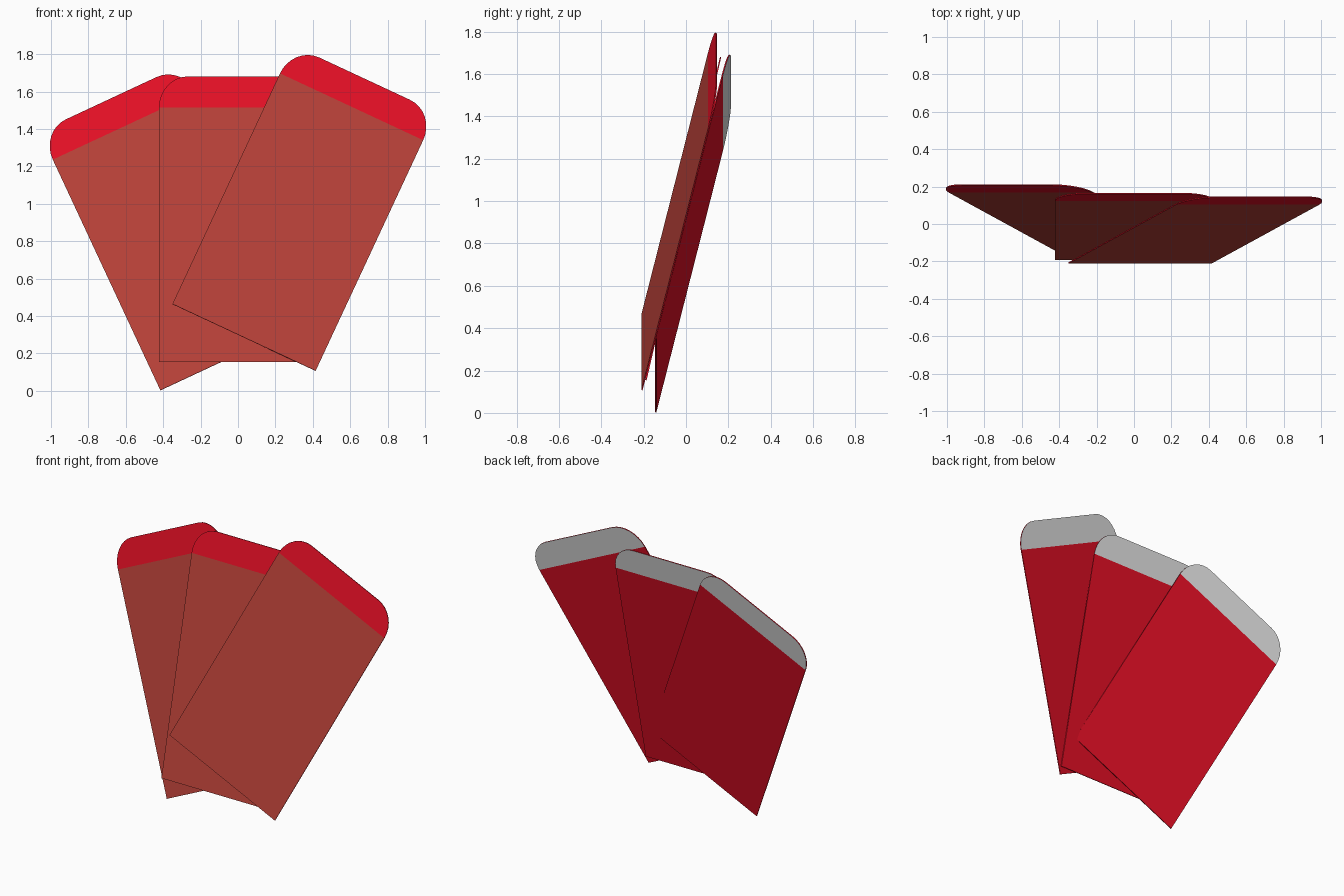
import bpy, bmesh, math
from mathutils import Matrix, Vector

if "Cube" in bpy.data.objects:
    bpy.data.objects.remove(bpy.data.objects["Cube"])

W, H, FLAP, T = 0.845, 1.396, 0.17, 0.006   # width, body height, flap height, thickness


def material(name, rgb):
    m = bpy.data.materials.new(name)
    m.diffuse_color = (*rgb, 1)
    m.use_nodes = True
    m.node_tree.nodes["Principled BSDF"].inputs["Base Color"].default_value = m.diffuse_color
    return m


PANEL = material("brownish_red", (0.485, 0.053, 0.04))
RED = material("bright_red", (0.8, 0.005, 0.019))
GREY = material("light_grey", (0.8, 0.8, 0.8))


def plate(name, outline, front, back, matrix):
    """Thin plate from an x-z outline, coloured by face direction."""
    bm = bmesh.new()
    face = bm.faces.new([bm.verts.new((x, 0, z)) for x, z in outline])
    ext = bmesh.ops.extrude_face_region(bm, geom=[face])
    verts = [g for g in ext["geom"] if isinstance(g, bmesh.types.BMVert)]
    bmesh.ops.translate(bm, verts=verts, vec=(0, T, 0))
    bmesh.ops.recalc_face_normals(bm, faces=bm.faces[:])
    mats = [RED, front, back]
    for f in bm.faces:
        f.material_index = 1 if f.normal.y < -0.9 else 2 if f.normal.y > 0.9 else 0
    bm.transform(matrix)
    me = bpy.data.meshes.new(name)
    bm.to_mesh(me)
    bm.free()
    for m in mats:
        me.materials.append(m)
    bpy.context.collection.objects.link(bpy.data.objects.new(name, me))


# Outlines: rectangular pocket, and flap with two rounded corners
body = [(-W / 2, 0), (W / 2, 0), (W / 2, H), (-W / 2, H)]
R = 0.155
arc = [(W / 2 - R + R * math.cos(a), H + FLAP * math.sin(a))
       for a in [math.pi / 2 * i / 8 for i in range(9)]]
flap = arc + [(-x, z) for x, z in reversed(arc)]

# Three fanned envelopes, each leaning back
for side, angle, base in (("left", -25, (-0.0325, -0.146, 0.182)),
                          ("middle", 0, (0, -0.192, 0.155)),
                          ("right", 25, (0.0325, -0.211, 0.286))):
    mat = (Matrix.Translation(Vector(base))
           @ Matrix.Rotation(math.radians(angle), 4, 'Y')
           @ Matrix.Rotation(math.radians(-13), 4, 'X'))
    plate(side + "_envelope_pocket", body, PANEL, RED, mat)
    plate(side + "_envelope_flap", flap, RED, GREY, mat)
